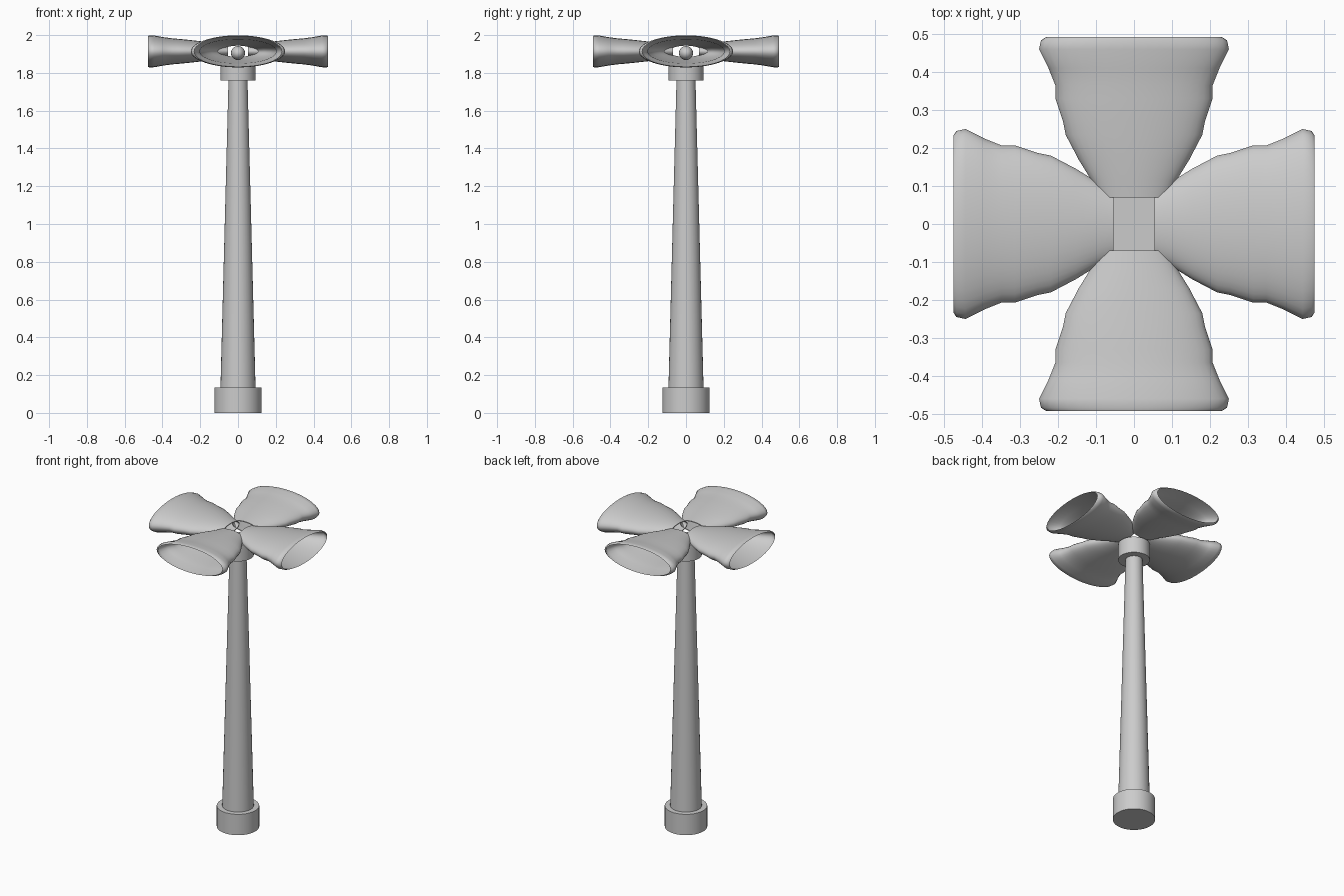
import bpy, bmesh, math
from mathutils import Matrix

if "Cube" in bpy.data.objects:
    bpy.data.objects.remove(bpy.data.objects["Cube"])


def finish(bm, name, angle=35):
    bmesh.ops.recalc_face_normals(bm, faces=bm.faces)
    me = bpy.data.meshes.new(name)
    bm.to_mesh(me)
    bm.free()
    ob = bpy.data.objects.new(name, me)
    bpy.context.collection.objects.link(ob)
    bpy.ops.object.select_all(action='DESELECT')
    ob.select_set(True)
    bpy.context.view_layer.objects.active = ob
    bpy.ops.object.shade_smooth_by_angle(angle=math.radians(angle))
    return ob


def column(name, r0, r1, z0, z1):
    bm = bmesh.new()
    bmesh.ops.create_cone(bm, cap_ends=True, segments=32, radius1=r0, radius2=r1,
                          depth=z1 - z0, matrix=Matrix.Translation((0, 0, (z0 + z1) / 2)))
    return finish(bm, name)


# Post: foot, tapered pole and collar under the horns
column("foot", 0.125, 0.125, 0, 0.135)
column("pole", 0.093, 0.05, 0.13, 1.77)
column("collar", 0.093, 0.093, 1.76, 1.865)

# Horn profile: distance from centre, half width, half height
OUTER = [(0.07, 0.092, 0.035), (0.115, 0.112, 0.041), (0.17, 0.146, 0.049),
         (0.235, 0.18, 0.056), (0.27, 0.187, 0.06), (0.33, 0.207, 0.066),
         (0.365, 0.207, 0.069), (0.41, 0.225, 0.075), (0.46, 0.25, 0.084),
         (0.484, 0.245, 0.085), (0.492, 0.232, 0.082)]
T = 0.005
INNER = [(d, w - T, h - T) for d, w, h in reversed(OUTER[:-2])]
SEG = 40


def horn(name, angle, shift):
    bm = bmesh.new()
    place = Matrix.Translation((0, 0, 1.914)) @ Matrix.Rotation(angle, 4, 'Z')
    rings = []
    for d, w, h in OUTER + INNER:
        ring = []
        for i in range(SEG):
            a = 2 * math.pi * i / SEG
            ring.append(bm.verts.new((w * math.cos(a), -d - shift, h * math.sin(a))))
        rings.append(ring)
    # the last ring joins the first to close the throat edge
    for k, r in enumerate(rings):
        n = rings[(k + 1) % len(rings)]
        for i in range(SEG):
            j = (i + 1) % SEG
            bm.faces.new((r[i], r[j], n[j], n[i]))
    bm.transform(place)
    finish(bm, name, 60)


def driver(name, angle, shift):
    # rounded plug sitting inside the horn
    bm = bmesh.new()
    m = (Matrix.Rotation(angle, 4, 'Z') @ Matrix.Translation((0, -0.27 - shift, 1.905))
         @ Matrix.Diagonal((0.037, 0.05, 0.037, 1)))
    bmesh.ops.create_uvsphere(bm, u_segments=24, v_segments=12, radius=1, matrix=m)
    finish(bm, name)


# Four horns around the post; the side pair sits slightly closer in
for i, side in enumerate(("front", "right", "back", "left")):
    s = -0.016 if i % 2 else 0.0
    horn(side + "_horn", i * math.pi / 2, s)
    driver(side + "_driver", i * math.pi / 2, s)
